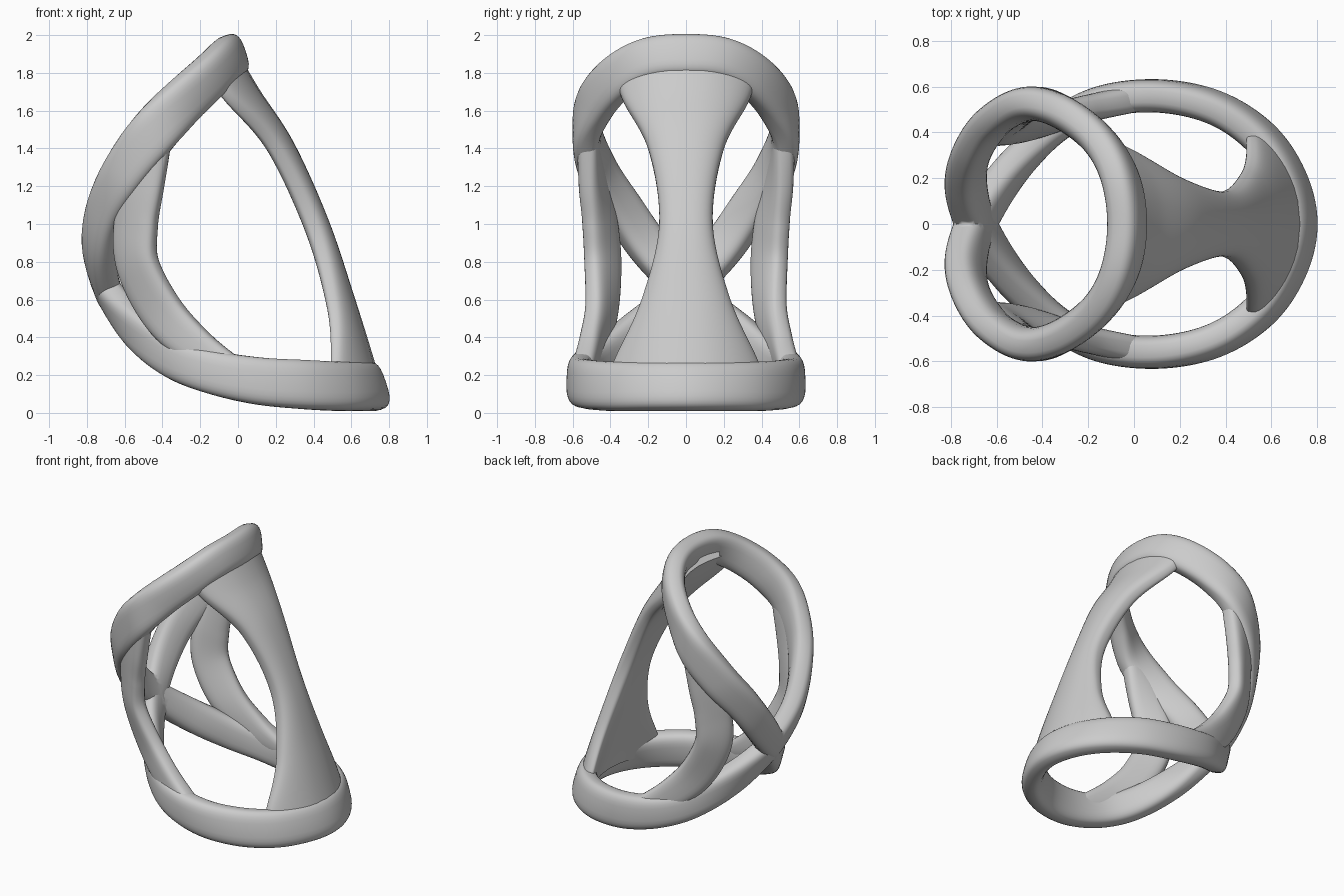
import bpy, bmesh, math
from mathutils import Vector

cube = bpy.data.objects.get("Cube")
if cube:
    bpy.data.objects.remove(cube, do_unlink=True)

# One plain material
grey = bpy.data.materials.new("light_grey")
grey.use_nodes = True
grey.diffuse_color = (0.6, 0.6, 0.6, 1)
grey.node_tree.nodes["Principled BSDF"].inputs["Base Color"].default_value = (0.6, 0.6, 0.6, 1)


def smooth_path(pts, steps=10):
    """Catmull-Rom curve through points of any dimension."""
    pts = [Vector(p) for p in pts]
    ext = [2 * pts[0] - pts[1]] + pts + [2 * pts[-1] - pts[-2]]
    out = []
    for a, b, c, d in zip(ext, ext[1:], ext[2:], ext[3:]):
        for i in range(steps):
            t = i / steps
            out.append(b + (c - a) * (t / 2)
                       + (2 * a - 5 * b + 4 * c - d) * (t * t / 2)
                       + (3 * b - a - 3 * c + d) * (t ** 3 / 2))
    return out + [pts[-1]]


def hull_normal(p):
    """Outward direction of the leaning, tapering shell all parts lie on."""
    nx = (p.x - 0.05 + 0.33 * p.z) / (0.76 - 0.27 * p.z) ** 2
    ny = p.y / (0.56 - 0.03 * p.z) ** 2
    return Vector((nx, ny, 0.33 * nx)).normalized()


def column_normal(p):
    return Vector((0.95, 0, 0.31))


def band(name, pts, thick, normal=hull_normal, bend=0.0, mirror=True, bisect=False, sides=28):
    """Sweep a rounded bar section; each point is x, y, z, half width."""
    path = smooth_path([Vector(p) for p in pts])
    bm = bmesh.new()
    rings = []
    for i, q in enumerate(path):
        p = q.to_3d()
        ahead, behind = path[min(i + 1, len(path) - 1)], path[max(i - 1, 0)]
        tangent = (ahead - behind).to_3d().normalized()
        n = normal(p)
        n = (n - tangent * n.dot(tangent)).normalized()
        across = tangent.cross(n)
        ring = []
        for k in range(sides):
            a = 2 * math.pi * k / sides
            u, v = [math.copysign(abs(f) ** 0.67, f) for f in (math.cos(a), math.sin(a))]
            co = p + across * (u * q[3]) + n * (v * thick)
            co.x -= bend * co.y ** 2
            ring.append(bm.verts.new(co))
        rings.append(ring)
    for r, s in zip(rings, rings[1:]):
        for k in range(sides):
            j = (k + 1) % sides
            bm.faces.new((r[k], r[j], s[j], s[k]))
    bm.faces.new(rings[0])
    bm.faces.new(rings[-1])
    bmesh.ops.recalc_face_normals(bm, faces=bm.faces)
    mesh = bpy.data.meshes.new(name)
    bm.to_mesh(mesh)
    bm.free()
    mesh.materials.append(grey)
    obj = bpy.data.objects.new(name, mesh)
    bpy.context.collection.objects.link(obj)
    if mirror:
        mod = obj.modifiers.new("mirror", 'MIRROR')
        mod.use_axis = (False, True, False)
        mod.use_bisect_axis = (False, bisect, False)
    bpy.ops.object.select_all(action='DESELECT')
    obj.select_set(True)
    bpy.context.view_layer.objects.active = obj
    bpy.ops.object.shade_smooth_by_angle(angle=math.radians(40))
    return obj


# Upper loop, narrowing to the crossing at the rear
band("upper_loop", [
    (-0.06, -0.2, 1.87, 0.115), (-0.03, 0, 1.89, 0.115), (-0.06, 0.2, 1.87, 0.115),
    (-0.15, 0.36, 1.78, 0.12), (-0.3, 0.48, 1.64, 0.125), (-0.45, 0.525, 1.48, 0.13),
    (-0.6, 0.46, 1.27, 0.125), (-0.7, 0.33, 1.07, 0.115), (-0.735, 0.19, 0.87, 0.11),
    (-0.7, 0.02, 0.68, 0.1), (-0.62, -0.15, 0.53, 0.1)], 0.075, bisect=True)

# Lower loop, lying flat and rising to the same crossing
band("lower_loop", [
    (0.67, -0.2, 0.14, 0.13), (0.715, 0, 0.14, 0.13), (0.67, 0.2, 0.14, 0.13),
    (0.55, 0.38, 0.14, 0.13), (0.35, 0.51, 0.15, 0.13), (0.1, 0.56, 0.17, 0.125),
    (-0.15, 0.53, 0.22, 0.115), (-0.35, 0.42, 0.3, 0.11), (-0.54, 0.23, 0.45, 0.11),
    (-0.68, 0.02, 0.63, 0.1), (-0.74, -0.13, 0.78, 0.1)], 0.072, bisect=True)

# Side struts joining the loops
band("side_strut", [
    (-0.44, 0.52, 1.46, 0.09), (-0.5, 0.49, 1.2, 0.11), (-0.54, 0.455, 1.0, 0.125),
    (-0.53, 0.44, 0.78, 0.125), (-0.4, 0.45, 0.53, 0.12), (-0.22, 0.5, 0.35, 0.1),
    (0.0, 0.55, 0.22, 0.06)], 0.06)

# Curved column, waisted in the middle
band("waisted_column", [
    (0.69, 0, 0.14, 0.43), (0.65, 0, 0.28, 0.38), (0.55, 0, 0.6, 0.235),
    (0.415, 0, 1.0, 0.142), (0.235, 0, 1.4, 0.2), (0.06, 0, 1.67, 0.34),
    (-0.04, 0, 1.84, 0.38)], 0.068, normal=column_normal, bend=0.95, mirror=False, sides=48)
